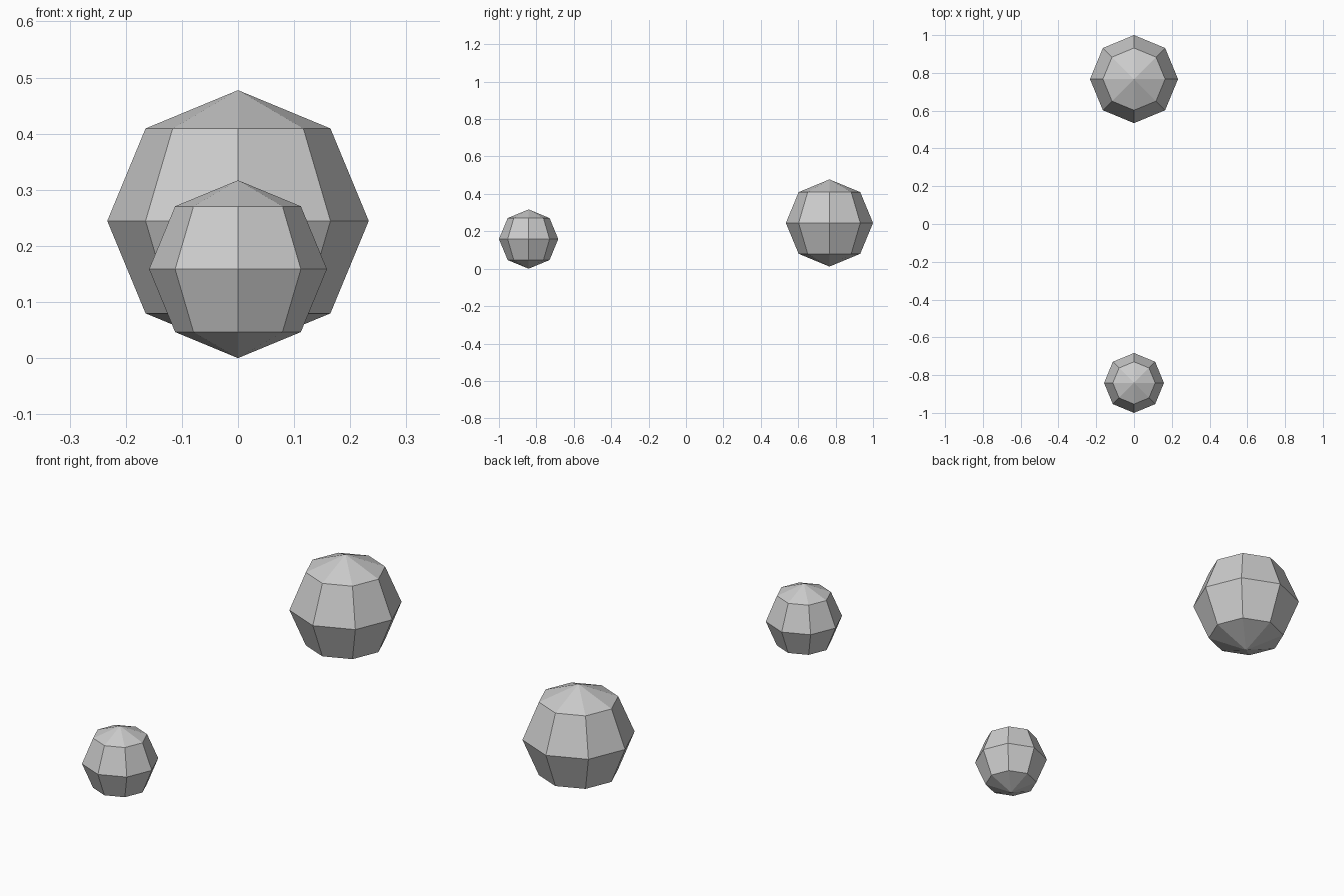
import bpy

if "Cube" in bpy.data.objects:
    bpy.data.objects.remove(bpy.data.objects["Cube"])


def low_poly_ball(name, radius, y, z):
    """Flat-faced sphere with 8 sides and 4 rings."""
    bpy.ops.mesh.primitive_uv_sphere_add(segments=8, ring_count=4,
                                         radius=radius, location=(0, y, z))
    ball = bpy.context.object
    ball.name = name
    bpy.ops.object.shade_flat()
    return ball


# Small ball at the front, resting on the ground
low_poly_ball("small_front_ball", 0.1585, -0.8415, 0.1585)

# Large ball at the back, slightly raised
low_poly_ball("large_back_ball", 0.233, 0.767, 0.2445)
